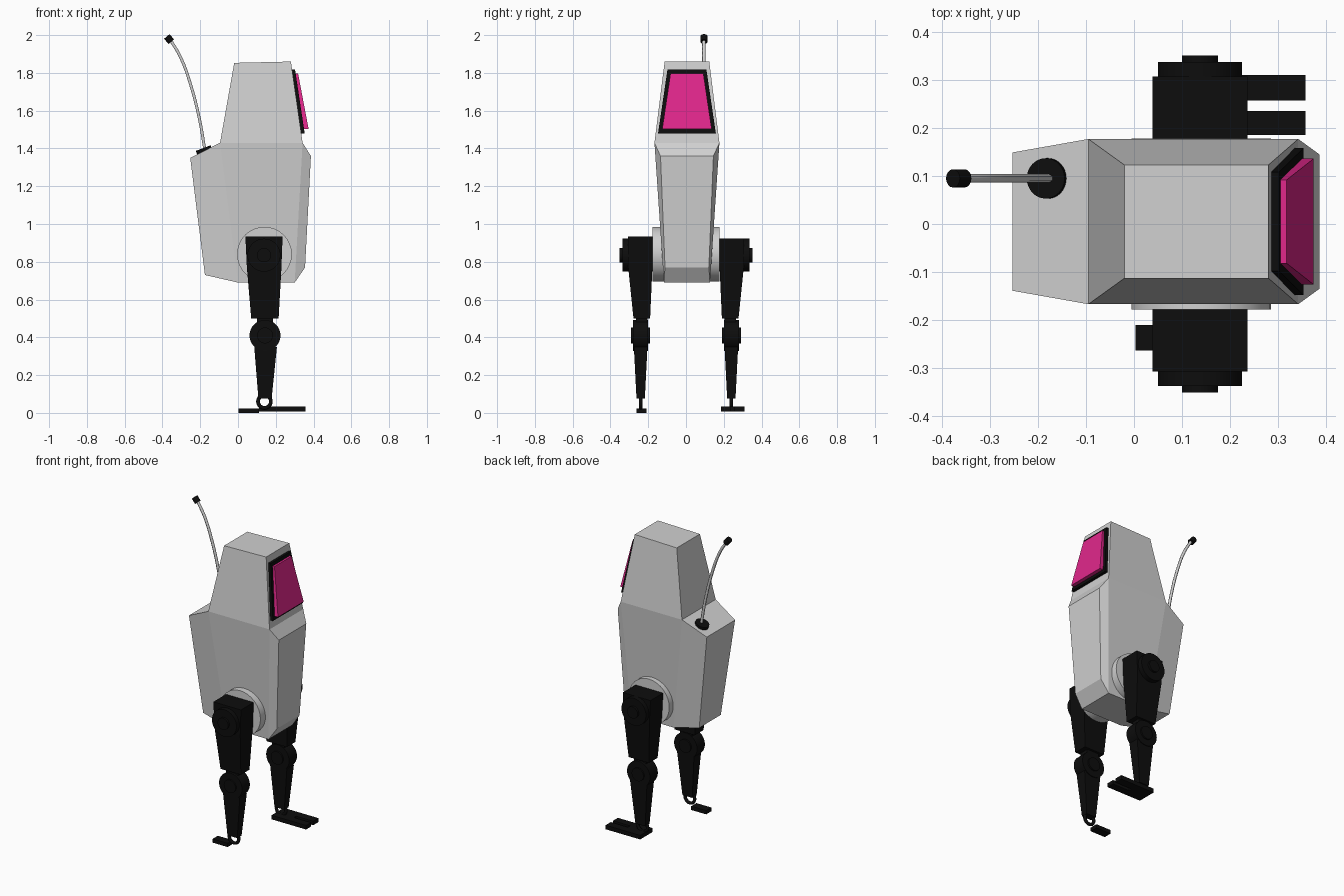
import bpy, bmesh, math
from mathutils import Vector

if "Cube" in bpy.data.objects:
    bpy.data.objects.remove(bpy.data.objects["Cube"])


def material(name, rgb):
    m = bpy.data.materials.new(name)
    m.diffuse_color = (*rgb, 1)
    m.use_nodes = True
    m.node_tree.nodes["Principled BSDF"].inputs["Base Color"].default_value = m.diffuse_color
    return m


GREY = material("light grey", (0.63, 0.63, 0.63))
BLACK = material("black", (0.004, 0.004, 0.004))
PINK = material("pink", (0.75, 0.02, 0.26))


def finish(name, bm, mat, smooth=False):
    bmesh.ops.recalc_face_normals(bm, faces=bm.faces)
    me = bpy.data.meshes.new(name)
    bm.to_mesh(me)
    bm.free()
    me.materials.append(mat)
    ob = bpy.data.objects.new(name, me)
    bpy.context.collection.objects.link(ob)
    if smooth:
        bpy.ops.object.select_all(action='DESELECT')
        ob.select_set(True)
        bpy.context.view_layer.objects.active = ob
        bpy.ops.object.shade_smooth_by_angle(angle=math.radians(35))
    return ob


def loft(name, rings, mat, smooth=False):
    """Skin a list of equal-length point rings and cap both ends."""
    bm = bmesh.new()
    vs = [[bm.verts.new(p) for p in r] for r in rings]
    n = len(vs[0])
    for a, b in zip(vs, vs[1:]):
        for i in range(n):
            j = (i + 1) % n
            bm.faces.new((a[i], a[j], b[j], b[i]))
    bm.faces.new(vs[0])
    bm.faces.new(vs[-1])
    return finish(name, bm, mat, smooth)


def rect(x0, x1, y0, y1, z):
    return [(x0, y0, z), (x1, y0, z), (x1, y1, z), (x0, y1, z)]


def cylinder(name, a, b, r, mat, n=32):
    a, b = Vector(a), Vector(b)
    q = (b - a).to_track_quat('Z', 'Y')
    ring = [q @ Vector((r * math.cos(t), r * math.sin(t), 0))
            for t in (2 * math.pi * i / n for i in range(n))]
    return loft(name, [[a + p for p in ring], [b + p for p in ring]], mat, True)


# Hull: four columns per side (x, half width, z), mirrored across the centre
YC = 0.005
upper = [(-0.253, 0.144, 1.35), (-0.095, 0.172, 1.43), (0.342, 0.172, 1.43), (0.386, 0.14, 1.36)]
lower = [(-0.175, 0.11, 0.73), (0.0, 0.122, 0.69), (0.30, 0.122, 0.69), (0.355, 0.116, 0.77)]
roof = [(-0.02, 0.118, 1.853), (0.28, 0.118, 1.86)]
bm = bmesh.new()


def pair(p):
    return [bm.verts.new((p[0], YC + s * p[1], p[2])) for s in (-1, 1)]


U, L, T = [[pair(p) for p in row] for row in (upper, lower, roof)]
for s in (0, 1):
    for i in range(3):
        bm.faces.new((U[i][s], U[i + 1][s], L[i + 1][s], L[i][s]))
    bm.faces.new((U[1][s], U[2][s], T[1][s], T[0][s]))
outline = [U[0], U[1], T[0], T[1], U[2], U[3], L[3], L[2], L[1], L[0]]
for p, q in zip(outline, outline[1:] + outline[:1]):
    bm.faces.new((p[0], p[1], q[1], q[0]))
finish("hull", bm, GREY)


# Windscreen: black surround and a wedge of pink glass
def slab(name, top, bottom, mat):
    (xa, xb, wt, zt), (xc, xd, wb, zb) = top, bottom
    loft(name, [rect(xc, xd, YC - wb, YC + wb, zb), rect(xa, xb, YC - wt, YC + wt, zt)], mat)


slab("window_frame", (0.283, 0.302, 0.103, 1.818), (0.332, 0.353, 0.153, 1.48), BLACK)
slab("window_glass", (0.295, 0.318, 0.087, 1.797), (0.338, 0.374, 0.131, 1.502), PINK)

# Antenna on the sloping rear deck
cylinder("antenna_base", (-0.172, 0.095, 1.37), (-0.184, 0.095, 1.402), 0.042, BLACK)
curve = bpy.data.curves.new("antenna_rod", 'CURVE')
curve.dimensions = '3D'
curve.bevel_depth = 0.009
curve.bevel_resolution = 1
path = [(-0.175, 1.39), (-0.205, 1.56), (-0.25, 1.735), (-0.305, 1.885), (-0.36, 1.978)]
sp = curve.splines.new('BEZIER')
sp.bezier_points.add(len(path) - 1)
for bp, (x, z) in zip(sp.bezier_points, path):
    bp.co = (x, 0.095, z)
    bp.handle_left_type = bp.handle_right_type = 'AUTO'
sp.resolution_u = 4
curve.materials.append(GREY)
rod = bpy.data.objects.new("antenna_rod", curve)
bpy.context.collection.objects.link(rod)
cylinder("antenna_tip", (-0.353, 0.095, 1.965), (-0.377, 0.095, 1.993), 0.019, BLACK, 16)

# Legs
for side, s, top in (("right", -1, 0.935), ("left", 1, 0.922)):
    def disc(part, x, z, y0, y1, r, mat=BLACK):
        cylinder(f"{side}_{part}", (x, s * y0, z), (x, s * y1, z), r, mat)

    def block(part, *rings):
        loft(f"{side}_{part}", [rect(a, b, s * c, s * d, z) for a, b, c, d, z in rings], BLACK)

    # Hip mount and hub
    disc("hip_disc", 0.14, 0.84, 0.09, 0.178, 0.145, GREY)
    disc("hip_hub", 0.1375, 0.835, 0.17, 0.337, 0.0875)
    disc("hip_cap", 0.1375, 0.835, 0.33, 0.351, 0.0375)
    # Thigh, knee and shin
    block("thigh", (0.07, 0.215, 0.19, 0.278, 0.50), (0.047, 0.23, 0.178, 0.306, 0.77),
          (0.039, 0.236, 0.176, 0.307, top))
    block("knee_neck", (0.10, 0.185, 0.205, 0.265, 0.44), (0.10, 0.185, 0.205, 0.265, 0.51))
    disc("knee", 0.143, 0.41, 0.20, 0.28, 0.082)
    disc("knee_cap", 0.143, 0.41, 0.19, 0.29, 0.042)
    block("shin", (0.108, 0.178, 0.218, 0.262, 0.075), (0.086, 0.206, 0.204, 0.276, 0.35))
    # Ankle ring, standing upright along the leg
    bpy.ops.mesh.primitive_torus_add(location=(0.14, s * 0.24, 0.06), rotation=(math.pi / 2, 0, 0),
                                     major_radius=0.034, minor_radius=0.01,
                                     major_segments=24, minor_segments=8)
    ring = bpy.context.object
    ring.name = f"{side}_ankle_ring"
    ring.data.materials.append(BLACK)
    bpy.ops.object.shade_smooth()

# Feet: forked toes on the left, a heel pad on the right
fork = [(0.11, 0.185), (0.357, 0.185), (0.357, 0.235), (0.235, 0.235),
        (0.235, 0.257), (0.357, 0.257), (0.357, 0.31), (0.11, 0.31)]
loft("left_toes", [[(x, y, z) for x, y in fork] for z in (0.008, 0.034)], BLACK)
loft("right_heel", [rect(0.003, 0.11, -0.263, -0.21, z) for z in (0.0, 0.024)], BLACK)
